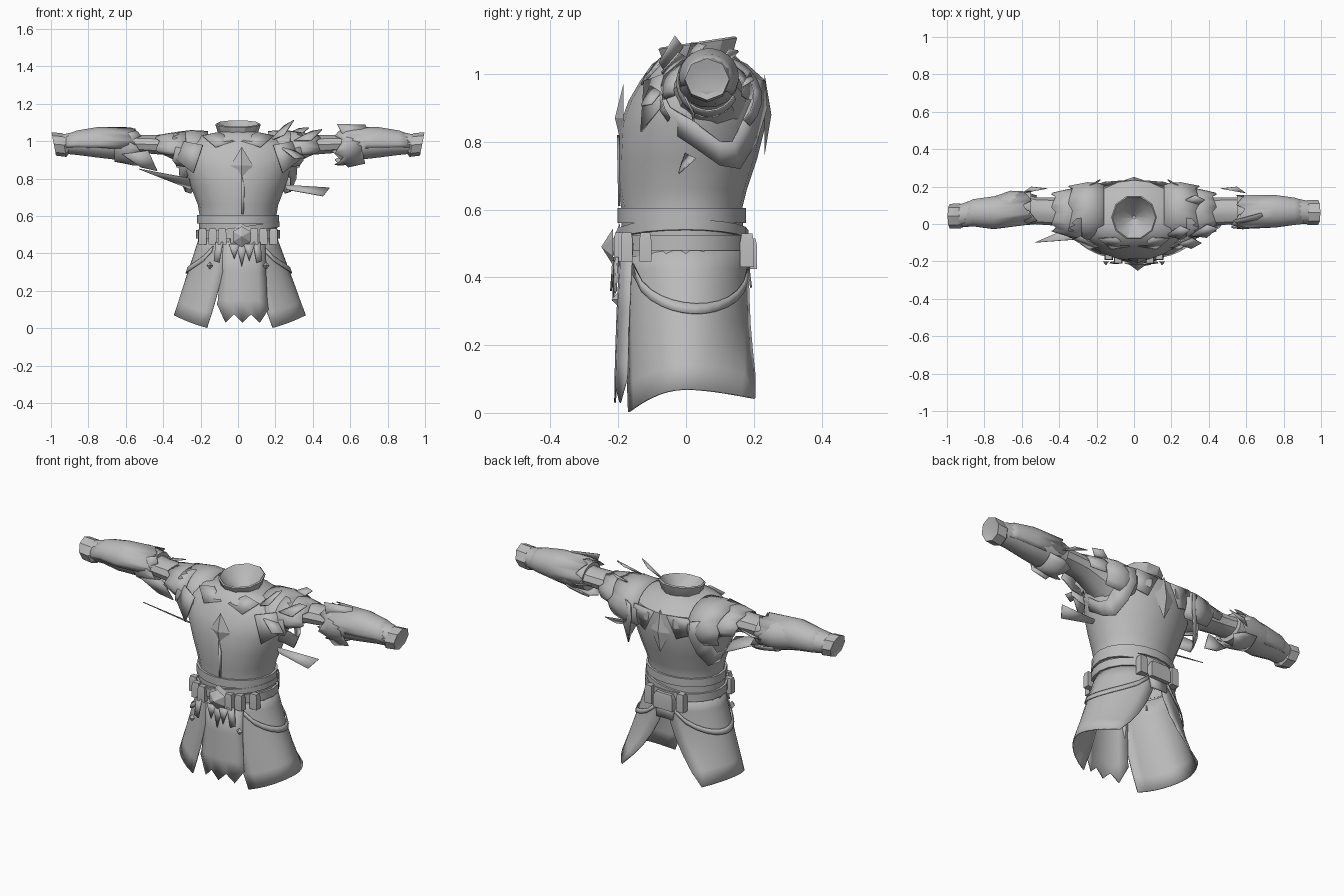
import bpy, math
from math import sin, cos, pi, radians
from mathutils import Vector

cube = bpy.data.objects.get("Cube")
if cube:
    bpy.data.objects.remove(cube)

grey = bpy.data.materials.new("plain_grey")
grey.use_nodes = True
COLOUR = (0.5, 0.5, 0.5, 1)
grey.diffuse_color = COLOUR
grey.node_tree.nodes["Principled BSDF"].inputs["Base Color"].default_value = COLOUR
SIDES = (("left", 1), ("right", -1))


def build(name, verts, faces, thick=0.0, angle=30):
    me = bpy.data.meshes.new(name)
    me.from_pydata([tuple(v) for v in verts], [], faces)
    me.materials.append(grey)
    ob = bpy.data.objects.new(name, me)
    bpy.context.collection.objects.link(ob)
    bpy.ops.object.select_all(action='DESELECT')
    ob.select_set(True)
    bpy.context.view_layer.objects.active = ob
    bpy.ops.object.mode_set(mode='EDIT')
    bpy.ops.mesh.select_all(action='SELECT')
    bpy.ops.mesh.normals_make_consistent(inside=False)
    bpy.ops.object.mode_set(mode='OBJECT')
    bpy.ops.object.shade_smooth_by_angle(angle=radians(angle))
    if thick:
        mod = ob.modifiers.new("thickness", 'SOLIDIFY')
        mod.thickness = thick
    return ob


def loft(name, rings, closed=True, caps=(), thick=0.0):
    n = len(rings[0])
    verts = [p for r in rings for p in r]
    faces = []
    for i in range(len(rings) - 1):
        for j in range(n if closed else n - 1):
            k = (j + 1) % n
            faces.append((i * n + j, i * n + k, (i + 1) * n + k, (i + 1) * n + j))
    for c in caps:
        faces.append([c * n + j for j in range(n)])
    return build(name, verts, faces, thick)


def plate(name, pts, thick=0.006):
    return build(name, pts, [list(range(len(pts)))], thick)


def gem(name, centre, rx, rz, depth, sides=4):
    # flat-rimmed pointed stud; depth sets how far its tip stands out along y
    c = Vector(centre)
    rim = [c + Vector((rx * sin(2 * pi * i / sides), 0, rz * cos(2 * pi * i / sides)))
           for i in range(sides)]
    faces = [(i, (i + 1) % sides, sides) for i in range(sides)] + [list(range(sides))]
    return build(name, rim + [c + Vector((0, depth, 0))], faces, angle=10)


def box(name, centre, size, taper=0.8):
    x, y, z = centre
    a, b, h = (s / 2 for s in size)
    rings = [[(x + sx * a * k, y + sy * b * k, z + dz)
              for sx, sy in ((-1, -1), (1, -1), (1, 1), (-1, 1))]
             for dz, k in ((-h, 1), (h * 0.5, 1), (h, taper))]
    return loft(name, rings, caps=(0, 2))


def body_ring(z, rx, front, back, grow=0.0, tilt=0.0, n=20):
    ring = []
    for i in range(n):
        a = 2 * pi * i / n
        depth = back if sin(a) > 0 else -front
        x = (rx + grow) * cos(a)
        ring.append((x, (depth + grow) * sin(a), z + tilt * x))
    return ring


# torso shell
body = ((0.46, .215, -.19, .175), (0.60, .205, -.19, .165), (0.66, .215, -.2, .18),
        (0.75, .25, -.2, .21), (0.85, .285, -.195, .235), (0.92, .295, -.17, .24),
        (0.98, .27, -.135, .235), (1.03, .2, -.1, .18), (1.05, .1, -.07, .14))
loft("torso", [body_ring(*r) for r in body])

# open funnel collar
collar = [[(r * cos(2 * pi * i / 10), 0.035 + r * sin(2 * pi * i / 10),
            z + 0.025 * sin(2 * pi * i / 10) * up) for i in range(10)]
          for z, r, up in ((.98, .06, 0), (1.04, .105, .4), (1.09, .122, .7), (1.095, .115, .7),
                           (1.05, .08, .4), (.99, .01, 0))]
loft("collar", collar, caps=(0, 5))

# chest ridge and diamonds
plate("chest_seam", [(.02, -.203, .82), (.035, -.203, .75), (.03, -.2, .61), (.02, -.2, .61)])
gem("chest_diamond", (.02, -.185, .87), .06, .1, -.025)
gem("back_diamond", (0, .232, .88), .06, .12, .02)
for side, s in SIDES:
    plate(side + "_back_plate", [(s * .04, .235, .98), (s * .17, .225, .99), (s * .2, .195, .9),
                                 (s * .1, .23, .86)])
    plate(side + "_collar_flap", [(s * .02, -.12, 1.0), (s * .1, -.075, 1.05),
                                  (s * .19, -.08, 1.03), (s * .12, -.135, .97)])


# belts
def band(name, z0, z1, rx, front, back, tilt=0.0):
    loft(name, [body_ring(z0, rx, front, back, 0, tilt), body_ring(z0, rx, front, back, .012, tilt),
                body_ring(z1, rx, front, back, .012, tilt), body_ring(z1, rx, front, back, 0, tilt)])


band("upper_belt", .56, .605, .207, -.19, .165)
band("lower_belt", .48, .525, .212, -.192, .177)
band("slanted_belt", .51, .54, .21, -.19, .172, tilt=.14)
gem("belt_buckle", (.02, -.215, .49), .055, .055, -.035, sides=6)
gem("buckle_rim", (.02, -.195, .49), .07, .07, -.03, sides=6)

# belt pouches, studs and back pack
for side, s in SIDES:
    for x, y in ((.085, -.195), (.135, -.175), (.19, -.12)):
        box(side + "_pouch", (s * x, y, .49), (.045, .035, .085))
    plate(side + "_hanging_tab", [(s * .08, -.215, .46), (s * .12, -.205, .46),
                                  (s * .13, -.21, .36), (s * .1, -.215, .35)])
    gem(side + "_stud", (s * .15, -.2, .335), .018, .022, -.02)
    box(side + "_back_pouch", (s * .1, .18, .48), (.045, .04, .1))
box("back_pack", (0, .185, .47), (.12, .05, .09))
plate("back_flap", [(-.06, .185, .45), (.06, .185, .45), (.05, .195, .37), (-.05, .195, .37)])


# bowed front cloth with a torn hem
def cloth_row(half, y, heights):
    return [(.025 + half * (i - 3) / 3, y + .035 * ((i - 3) / 3) ** 2, z)
            for i, z in enumerate(heights)]


hem = [.13] + [.03 if i % 2 else .075 for i in range(1, 6)] + [.1]
loft("front_cloth", [cloth_row(.12, -.195, [.5] * 7), cloth_row(.125, -.205, [.3] * 7),
                     cloth_row(.132, -.21, [.15] * 7), cloth_row(.138, -.212, hem)],
     closed=False, thick=.005)
for x, drop in ((-.02, .37), (.02, .33), (.06, .36)):
    plate("waist_point", [(x - .03, -.212, .45), (x + .03, -.212, .45), (x, -.218, drop)])


# side skirt panels, parting widely toward the hem at the back
def skirt_point(s, t, u, grow=0.0):
    a = radians((-78 + 18 * t) * (1 - u) + (90 - 46 * t ** 1.5) * u)
    rx = .205 + .148 * t
    ry = .183 + .015 * t + .14 * t ** 4 * max(0, sin(a))
    z = .5 * (1 - t) + t * (.07 - .09 * sin(a) ** 2 * (1 if a < 0 else .6))
    return (s * (rx + grow) * cos(a) + .01 * t, (ry + grow) * sin(a), z)


for side, s in SIDES:
    loft(side + "_skirt", [[skirt_point(s, t / 6, u / 12) for u in range(13)] for t in range(7)],
         closed=False, thick=.006)
    # drooping strap over the skirt
    strap = []
    for w in (0, .07):
        strap.append([skirt_point(s, .12 + .29 * sin(pi * i / 12) ** .7 + w, .13 + .8 * i / 12, .01)
                      for i in range(13)])
    loft(side + "_strap", strap, closed=False, thick=.005)


# arm pieces: rows are x, y centre, z centre, y radius, z radius
def tube(name, s, rows, caps=(), n=10, lean=0.0):
    rings = [[(s * (x + lean * sin(2 * pi * i / n)), y + ry * cos(2 * pi * i / n),
               z + rz * sin(2 * pi * i / n)) for i in range(n)] for x, y, z, ry, rz in rows]
    return loft(name, rings, caps=caps)


def cap(name, s, rows, zig, lo=-25, hi=205, n=16):
    rings = []
    for k, (x, y, z, ry, rz) in enumerate(rows):
        ring = []
        for i in range(n + 1):
            a = radians(lo + (hi - lo) * i / n)
            jag = zig * (i % 4 - 1.5) / 2 if k == len(rows) - 1 else 0
            ring.append((s * (x + jag), y + ry * cos(a), z + rz * sin(a)))
        rings.append(ring)
    loft(name, rings, closed=False, thick=.005)


for side, s in SIDES:
    # the right forearm swings slightly forward
    wrist, mid, elbow = (.062, .068, .066) if s > 0 else (.042, .06, .088)
    tube(side + "_sleeve", s, ((.2, .06, .93, .12, .12), (.3, .06, .96, .09, .085),
                               (.4, .065, .98, .075, .055), (.52, .07, .985, .072, .05),
                               (.62, elbow, .985, .078, .06)))
    tube(side + "_bracer", s, ((.55, elbow, .98, .085, .075), (.66, elbow, .985, .09, .085),
                               (.76, mid, .99, .083, .078), (.86, mid, .99, .07, .065),
                               (.94, wrist, .985, .06, .052)), caps=(0,), n=14)
    tube(side + "_cuff", s, ((.91, wrist, .985, .055, .045), (.93, wrist, .98, .067, .064),
                             (.985, wrist, .985, .066, .062), (.98, wrist, .985, .05, .045)),
         caps=(3,), n=8, lean=.012)
    # layered shoulder guard
    cap(side + "_shoulder_inner", s, ((.16, .07, .93, .15, .125), (.25, .07, .93, .155, .13),
                                      (.34, .065, .935, .14, .115)), .015, lo=-40, hi=215)
    cap(side + "_shoulder_outer", s, ((.28, .06, .95, .14, .105), (.36, .06, .95, .125, .095),
                                      (.43, .065, .955, .105, .08)), .015, lo=-15, hi=195)
    # elbow guard and flared bracer edge
    cap(side + "_elbow_guard", s, ((.66, elbow, .98, .088, .09), (.58, elbow, .975, .095, .1),
                                   (.54, elbow, .97, .09, .1)), -.03, lo=100, hi=330)
    cap(side + "_bracer_plate", s, ((.92, wrist, .985, .06, .052), (.86, mid, .99, .073, .068),
                                    (.75, mid, .992, .088, .084), (.57, elbow, .99, .09, .085)),
        -.03, lo=-40, hi=200)
    plate(side + "_elbow_point", [(s * .46, .19, 1.0), (s * .55, .2, .98), (s * .6, .165, .96)])
    # sweeping armhole trim that drops toward the back
    outer = ((-.12, .94), (-.09, .86), (0, .8), (.1, .73), (.16, .72), (.21, .8), (.24, .9), (.235, .98))
    inner = ((-.08, .96), (-.05, .9), (.02, .86), (.1, .8), (.14, .8), (.17, .86), (.2, .93), (.2, .99))
    loft(side + "_armhole_trim", [[(s * (x - 3 * (y - .05) ** 2), y, z) for y, z in edge]
                                  for x, edge in ((.29, outer), (.32, inner))],
         closed=False, thick=.006)
    plate(side + "_armhole_front", [(s * .19, -.125, .98), (s * .29, -.07, 1.0), (s * .33, -.08, .9),
                                    (s * .24, -.135, .83)])

# right arm: hanging elbow flap and slim blade below it
plate("right_elbow_flap", [(-.62, .0, .93), (-.48, .0, .95), (-.43, .03, .84), (-.52, .02, .86)])
plate("right_blade", [(-.53, -.1, .85), (-.26, -.08, .8), (-.25, .02, .74)], .004)

# left arm: leaf-shaped shoulder spikes, elbow barbs and side blade
for root, tip, wide in (((.17, -.06, 1.0), (.3, -.03, 1.11), .035),
                        ((.3, -.06, 1.0), (.45, -.02, 1.06), .035),
                        ((.22, -.1, .97), (.36, -.1, .91), .03),
                        ((.25, .12, 1.03), (.38, .13, 1.07), .03)):
    a, b = Vector(root), Vector(tip)
    m = a.lerp(b, .6)
    plate("left_shoulder_spike", [a, m - Vector((0, wide, wide)), b, m + Vector((0, wide, wide * .4))])
plate("left_upper_barb", [(.53, .02, 1.09), (.56, .0, 1.03), (.7, .03, 1.05), (.68, .06, 1.085)])
plate("left_lower_barb", [(.5, .0, .95), (.66, -.02, .96), (.68, .02, .88), (.59, .02, .86)])
plate("left_blade", [(.25, .0, .765), (.49, .03, .75), (.455, -.02, .705), (.26, -.01, .74)], .004)
